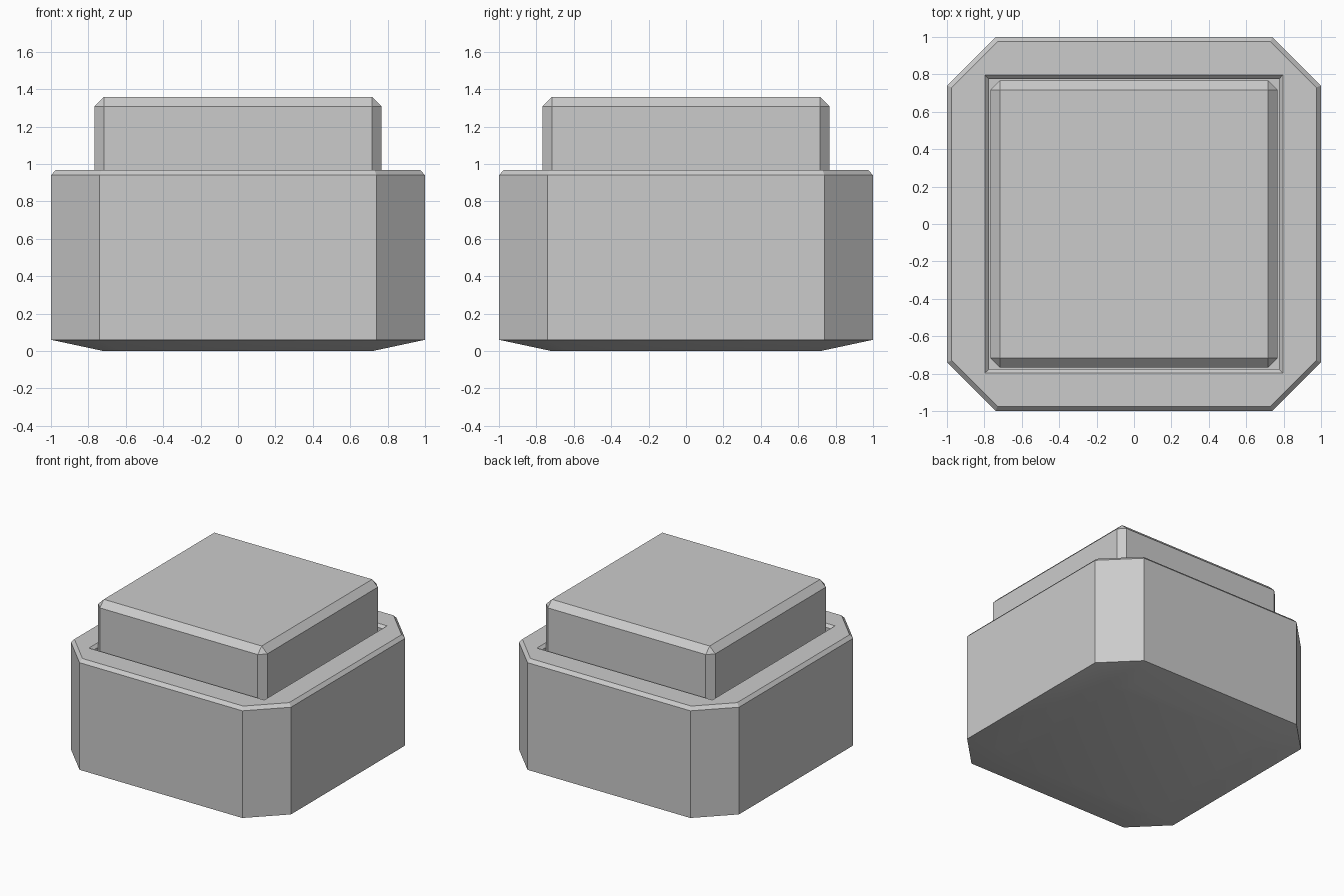
import bpy, bmesh, math

if "Cube" in bpy.data.objects:
    bpy.data.objects.remove(bpy.data.objects["Cube"])


def ring(bm, half, flat, z):
    """Square of half-width `half` with corners cut; `flat` is half the straight side."""
    a, b = half, flat
    pts = [(b, -a), (a, -b), (a, b), (b, a), (-b, a), (-a, b), (-a, -b), (-b, -a)]
    return [bm.verts.new((x, y, z)) for x, y in pts]


def loft(name, sections):
    """Closed solid through a stack of cut-corner squares (half, flat, z)."""
    bm = bmesh.new()
    rings = [ring(bm, *s) for s in sections]
    for lo, hi in zip(rings, rings[1:]):
        for i in range(8):
            j = (i + 1) % 8
            bm.faces.new((lo[i], lo[j], hi[j], hi[i]))
    bm.faces.new(rings[0][::-1])
    bm.faces.new(rings[-1])
    # square sections have doubled corners: weld them
    bmesh.ops.remove_doubles(bm, verts=bm.verts, dist=0.0005)
    bmesh.ops.recalc_face_normals(bm, faces=bm.faces)
    mesh = bpy.data.meshes.new(name)
    bm.to_mesh(mesh)
    bm.free()
    obj = bpy.data.objects.new(name, mesh)
    bpy.context.collection.objects.link(obj)
    bpy.context.view_layer.objects.active = obj
    bpy.ops.object.select_all(action='DESELECT')
    obj.select_set(True)
    bpy.ops.object.shade_smooth_by_angle(angle=math.radians(30))
    return obj


# Housing: shallow tapered base, cut corners, bevelled rim and square socket
loft("housing", [
    (0.72, 0.62, 0.0),
    (1.0, 0.74, 0.06),
    (1.0, 0.74, 0.94),
    (0.975, 0.73, 0.967),
    (0.797, 0.797, 0.967),
    (0.775, 0.775, 0.945),
    (0.775, 0.775, 0.80),
])

# Button: square block with bevelled corners and top edge
loft("button", [
    (0.768, 0.717, 0.80),
    (0.768, 0.717, 1.307),
    (0.717, 0.717, 1.358),
])
